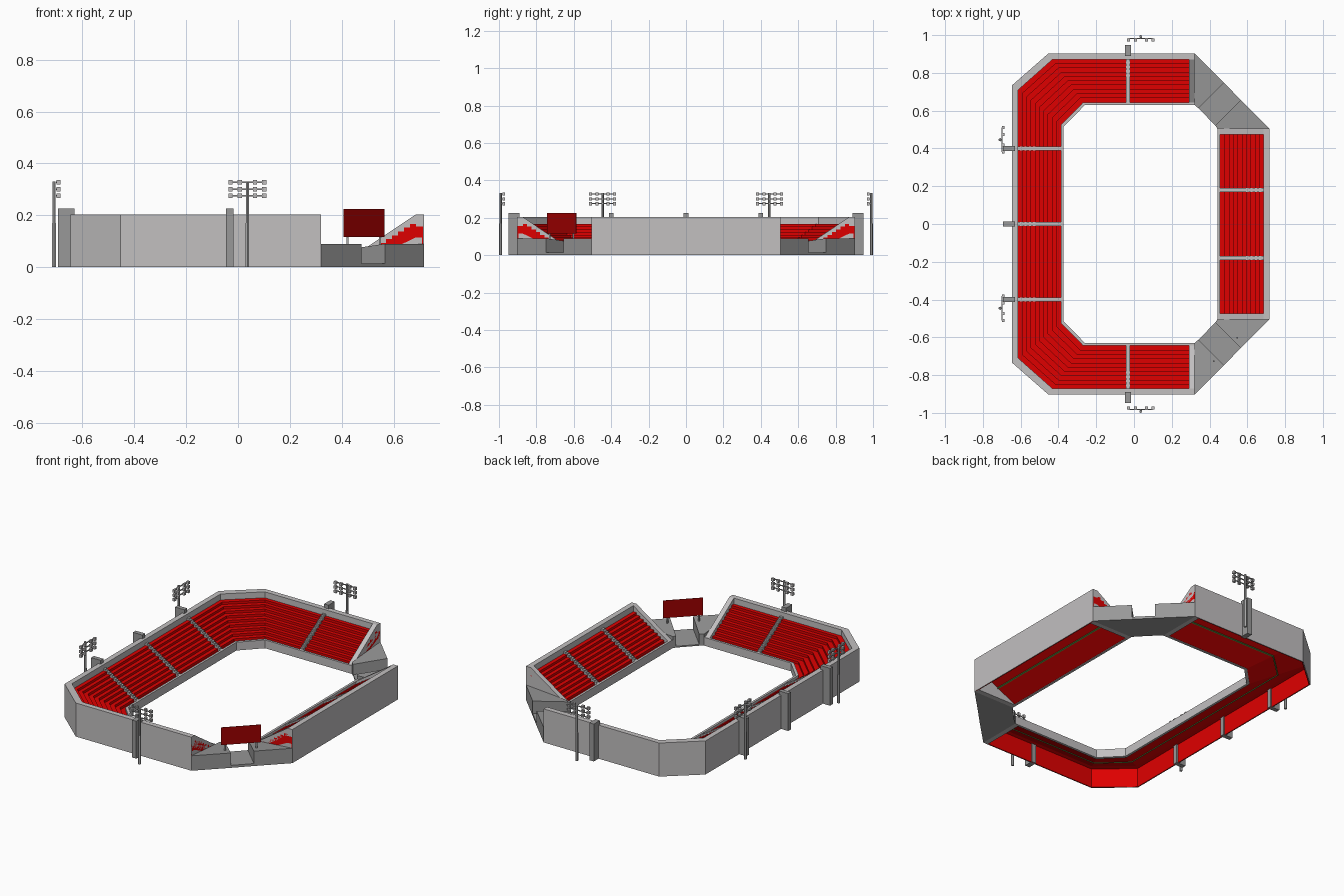
import bpy
import bmesh
from mathutils import Vector

cube = bpy.data.objects.get("Cube")
if cube:
    bpy.data.objects.remove(cube, do_unlink=True)


def material(name, color):
    m = bpy.data.materials.new(name)
    m.use_nodes = True
    m.diffuse_color = (*color, 1)
    m.node_tree.nodes["Principled BSDF"].inputs["Base Color"].default_value = (*color, 1)
    return m


CONCRETE = material("light concrete", (0.54, 0.525, 0.53))
DARK = material("dark concrete", (0.315, 0.315, 0.315))
STEEL = material("mast grey", (0.42, 0.42, 0.42))
RED = material("seat red", (0.74, 0.0, 0.0))
DEEP = material("board red", (0.35, 0.0, 0.0))
GREEN = material("trim green", (0.08, 0.22, 0.04))


def finish(name, bm, mat):
    bmesh.ops.recalc_face_normals(bm, faces=bm.faces)
    me = bpy.data.meshes.new(name)
    bm.to_mesh(me)
    bm.free()
    me.materials.append(mat)
    ob = bpy.data.objects.new(name, me)
    bpy.context.collection.objects.link(ob)
    return ob


def sweep(name, sections, profile, mat):
    """Sweep a closed (depth fraction, height) profile along inner/outer point pairs."""
    bm = bmesh.new()
    rings = []
    for inner, outer in sections:
        a, b = Vector(inner), Vector(outer)
        rings.append([bm.verts.new((*a.lerp(b, t), z)) for t, z in profile])
    n = len(profile)
    for r, s in zip(rings, rings[1:]):
        for i in range(n):
            j = (i + 1) % n
            bm.faces.new((r[i], r[j], s[j], s[i]))
    bm.faces.new(rings[0])
    bm.faces.new(rings[-1])
    return finish(name, bm, mat)


def prism(name, points, tops, mat):
    bm = bmesh.new()
    low = [bm.verts.new((x, y, 0)) for x, y in points]
    high = [bm.verts.new((x, y, z)) for (x, y), z in zip(points, tops)]
    bm.faces.new(low)
    bm.faces.new(high)
    for i in range(len(low)):
        j = (i + 1) % len(low)
        bm.faces.new((low[i], low[j], high[j], high[i]))
    return finish(name, bm, mat)


def add_box(bm, lo, hi):
    vs = bmesh.ops.create_cube(bm, size=1)["verts"]
    lo, hi = Vector(lo), Vector(hi)
    for v in vs:
        v.co = Vector(l + (h - l) * (c + 0.5) for l, h, c in zip(lo, hi, v.co))
    return vs


def box(name, lo, hi, mat):
    bm = bmesh.new()
    add_box(bm, lo, hi)
    return finish(name, bm, mat)


# Cross-section of the stands
T0, T1, Z0, Z1 = 0.05, 0.885, 0.035, 0.167
RIM, TOP, UNDER = 0.05, 0.203, 0.115


def steps(count, lift=0.0):
    pts = []
    for i in range(count):
        z = Z0 + (Z1 - Z0) * i / (count - 1) + lift
        pts += [(T0 + (T1 - T0) * (i + k) / count, z) for k in (0, 1)]
    return pts


FIELD_WALL = [(0, 0), (0, RIM), (T0, RIM), (T0, 0)]
OUTER_WALL = [(T1, TOP), (1, TOP), (1, 0), (0.99, 0), (0.99, 0.16), (T1, 0.16)]
END_WALL = [(0, 0), (0, RIM), (T0, RIM), (T1, TOP), (1, TOP), (1, 0)]
SEATS = steps(10) + [(T1, 0.157), (0.988, 0.157), (0.988, 0), (0.975, 0),
                     (0.975, UNDER), (T1, UNDER), (T0, 0.003)]
AISLE = steps(20, 0.012) + [(T1, Z1 - 0.03), (T0, Z0 - 0.025)]
TRIM = [(0.48, 0.055), (0.5, 0.058), (0.5, 0.07), (0.48, 0.07)]


def stand(name, sections):
    sweep(name + "_seats", sections, SEATS, RED)
    sweep(name + "_under_trim", sections, TRIM, GREEN)
    sweep(name + "_field_wall", sections, FIELD_WALL, CONCRETE)
    sweep(name + "_outer_wall", sections, OUTER_WALL, CONCRETE)


# Large horseshoe stand
half = [((0.32, 0.63), (0.32, 0.903)), ((-0.26, 0.63), (-0.453, 0.903)),
        ((-0.372, 0.515), (-0.645, 0.735))]
flip = [((a[0], -a[1]), (b[0], -b[1])) for a, b in reversed(half)]
stand("horseshoe", half + flip)
for s in (1, -1):
    ends = [((x, s * 0.63), (x, s * 0.903)) for x in (0.32, 0.29)]
    sweep("horseshoe_end_wall", ends, END_WALL, CONCRETE)
    aisle = [((x, s * 0.63), (x, s * 0.903)) for x in (-0.042, -0.02)]
    sweep("end_aisle", aisle, AISLE, CONCRETE)
for c in (-0.4, 0, 0.4):
    aisle = [((-0.372, y), (-0.645, y)) for y in (c - 0.01, c + 0.01)]
    sweep("side_aisle", aisle, AISLE, CONCRETE)


# Straight stand on the open side
def straight(y0, y1):
    return [((0.442, y), (0.717, y)) for y in (y0, y1)]


stand("straight", straight(-0.505, 0.505))
for s in (1, -1):
    sweep("straight_end_wall", straight(s * 0.505, s * 0.475), END_WALL, CONCRETE)
    sweep("straight_aisle", straight(s * 0.18 - 0.011, s * 0.18 + 0.011), AISLE, CONCRETE)

# Low corner blocks with an entry passage between them
for s in (1, -1):
    def at(*pts):
        return [(x, s * y) for x, y in pts]
    high, low = 0.09, 0.07
    prism("corner_block", at((0.32, 0.903), (0.476, 0.748), (0.341, 0.613), (0.32, 0.63)),
          (high, high, low, low), DARK)
    prism("corner_block", at((0.566, 0.656), (0.717, 0.505), (0.442, 0.505), (0.431, 0.521)),
          (high, high, low, low), DARK)
    prism("corner_passage", at((0.476, 0.748), (0.566, 0.656), (0.431, 0.521), (0.341, 0.613)),
          (0.015, 0.015, 0.008, 0.008), DARK)

# Buttress towers on the outer walls
for s in (1, -1):
    y0, y1 = sorted((s * 0.89, s * 0.948))
    box("end_tower", (-0.047, y0, 0), (-0.017, y1, 0.226), DARK)
for y in (-0.4, 0, 0.4):
    box("side_tower", (-0.693, y - 0.013, 0), (-0.63, y + 0.013, 0.226), DARK)

# Scoreboard set diagonally over one corner
board_dir = Vector((1, 1, 0)).normalized()
normal = Vector((1, -1, 0)).normalized() * 0.0008
centre = Vector((0.485, -0.665, 0))
bm = bmesh.new()
for v in add_box(bm, (-0.111, -1, 0.117), (0.111, 1, 0.224)):
    v.co = centre + board_dir * v.co.x + normal * v.co.y + Vector((0, 0, v.co.z))
finish("scoreboard", bm, DEEP)
for d in (-0.088, 0.088):
    p = centre + board_dir * d
    box("scoreboard_post", (p.x - 0.004, p.y - 0.004, 0.07), (p.x + 0.004, p.y + 0.004, 0.117), STEEL)


# Floodlight masts: "along" runs with the wall, "inward" points at the field
def cylinder(bm, x, y, z0, z1, r):
    vs = bmesh.ops.create_cone(bm, cap_ends=True, segments=6, radius1=r, radius2=r,
                               depth=z1 - z0)["verts"]
    bmesh.ops.translate(bm, verts=vs, vec=(x, y, (z0 + z1) / 2))


def floodlight(x, y, along, inward):
    base, along, inward = Vector((x, y, 0)), Vector(along), Vector(inward)
    mast = bmesh.new()
    cylinder(mast, x, y, 0, 0.17, 0.0085)
    cylinder(mast, x, y, 0.17, 0.331, 0.0065)
    lamps = bmesh.new()

    def block(bm, a, d, z, sa, sd, sz):
        p = base + along * a + inward * d
        size = Vector(abs(u) * sa + abs(v) * sd for u, v in zip(along, inward))
        size.z = sz
        p.z = z
        add_box(bm, p - size / 2, p + size / 2)

    for z in (0.275, 0.301, 0.327):
        block(mast, 0, 0.009, z, 0.13, 0.005, 0.005)
        for a in (-0.065, -0.029, 0.029, 0.065):
            block(lamps, a, 0.017, z, 0.016, 0.014, 0.017)
    finish("floodlight_mast", mast, STEEL)
    finish("floodlight_lamps", lamps, CONCRETE)


for s in (1, -1):
    floodlight(0.036, s * 0.9915, (1, 0, 0), (0, -s, 0))
    floodlight(-0.709, s * 0.446, (0, 1, 0), (1, 0, 0))
